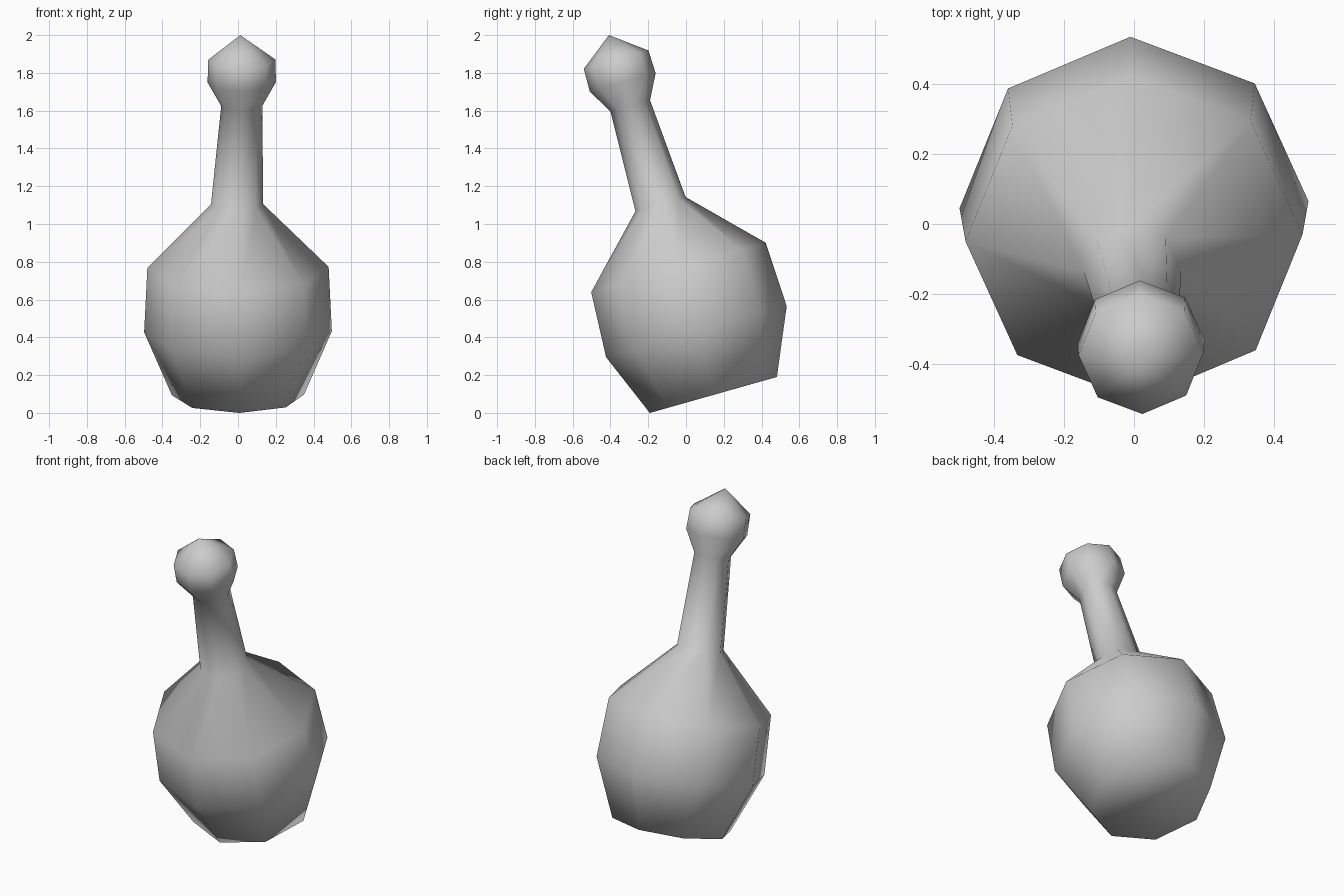
import bpy, bmesh
from math import radians
from mathutils import Matrix, Vector

cube = bpy.data.objects.get("Cube")
if cube:
    bpy.data.objects.remove(cube, do_unlink=True)

SIDES = 8
TILT = Matrix.Rotation(radians(15.8), 4, 'X') @ Matrix.Rotation(radians(1.2), 4, 'Z')

# Leaning rings from the base up: centre x, y, z and radius
RINGS = [
    (0.0, 0.145, 0.095, 0.35),     # base
    (0.0, 0.055, 0.43, 0.497),     # belly
    (0.0, -0.04, 0.77, 0.48),      # shoulder
    (-0.005, -0.135, 1.105, 0.138),  # neck foot
    (0.02, -0.295, 1.625, 0.109),  # neck top
    (0.02, -0.335, 1.75, 0.181),   # knob lower
    (0.02, -0.37, 1.87, 0.178),    # knob upper
]
TIP = (0.012, -0.408, 2.0)

grey = bpy.data.materials.new("plain grey")
grey.use_nodes = True
color = (0.6, 0.6, 0.6, 1)
grey.diffuse_color = color
grey.node_tree.nodes["Principled BSDF"].inputs["Base Color"].default_value = color

bm = bmesh.new()


def add_ring(x, y, z, radius):
    place = Matrix.Translation((x, y, z)) @ TILT
    turn = [Matrix.Rotation(radians(360 * k / SIDES), 4, 'Z') for k in range(SIDES)]
    return [bm.verts.new(place @ t @ Vector((radius, 0, 0))) for t in turn]


# Walls between neighbouring rings
rings = [add_ring(*r) for r in RINGS]
for low, high in zip(rings, rings[1:]):
    for k in range(SIDES):
        n = (k + 1) % SIDES
        bm.faces.new((low[k], low[n], high[n], high[k]))

# Flat base and pointed top of the knob
bm.faces.new(rings[0][::-1])
tip = bm.verts.new(TIP)
for k in range(SIDES):
    bm.faces.new((rings[-1][k], rings[-1][(k + 1) % SIDES], tip))

bmesh.ops.recalc_face_normals(bm, faces=bm.faces)
for f in bm.faces:
    f.smooth = True

mesh = bpy.data.meshes.new("knobbed_flask")
bm.to_mesh(mesh)
bm.free()
mesh.materials.append(grey)
flask = bpy.data.objects.new("knobbed_flask", mesh)
bpy.context.collection.objects.link(flask)
